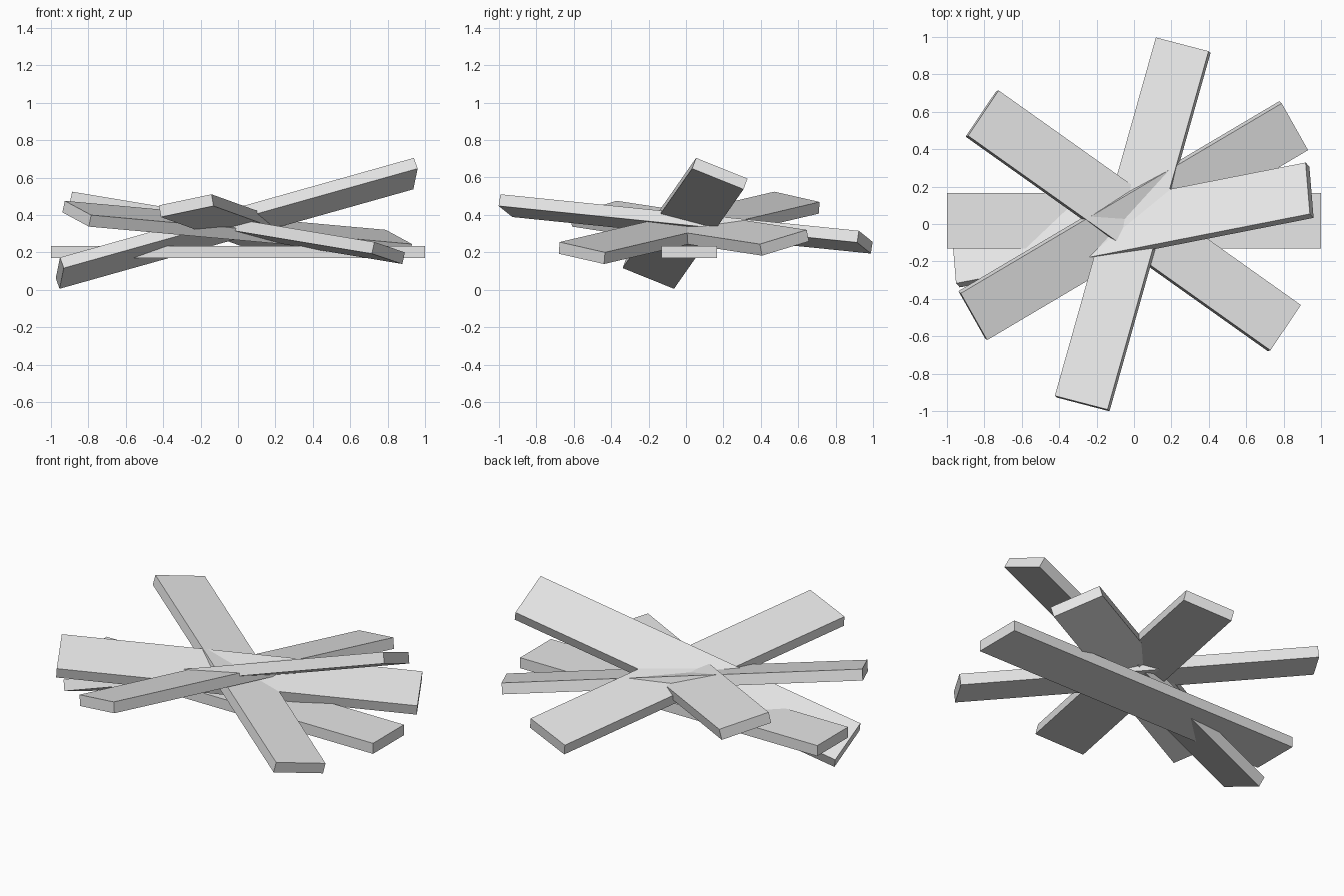
import bpy
from mathutils import Matrix, Vector

default = bpy.data.objects.get("Cube")
if default:
    bpy.data.objects.remove(default, do_unlink=True)

LENGTH, WIDTH, THICKNESS = 2.0, 0.297, 0.064

grey = bpy.data.materials.new("plain_grey")
grey.use_nodes = True
colour = (0.8, 0.8, 0.8, 1)
grey.diffuse_color = colour
grey.node_tree.nodes["Principled BSDF"].inputs["Base Color"].default_value = colour


def plank(name, centre, along, across):
    """Box whose length follows `along` and whose width follows `across`."""
    x = Vector(along).normalized()
    z = x.cross(Vector(across)).normalized()
    y = z.cross(x)
    bpy.ops.mesh.primitive_cube_add(size=1)
    obj = bpy.context.object
    obj.name = name
    turn = Matrix((x, y, z)).transposed().to_4x4()
    size = Matrix.Diagonal((LENGTH, WIDTH, THICKNESS, 1))
    obj.data.transform(turn @ size)
    obj.location = centre
    obj.data.materials.append(grey)


# Level plank at the bottom of the pile
plank("level_plank", (0, 0.018, 0.203), (1, 0, 0), (0, 1, 0))
# Steep plank rising to the left side
plank("steep_plank", (-0.007, -0.005, 0.355), (1.885, 0.37, 0.53), (-0.02, 0.275, -0.11))
# Plank running front to back
plank("lengthwise_plank", (-0.007, -0.002, 0.352), (0.54, 1.915, -0.195), (-0.28, 0.08, -0.06))
# Two diagonal planks
plank("back_right_diagonal_plank", (-0.004, 0.017, 0.331), (1.62, -1.15, -0.27), (0.16, 0.25, -0.055))
plank("front_right_diagonal_plank", (-0.004, 0.018, 0.329), (1.715, 1.015, -0.155), (-0.14, 0.245, 0.075))
